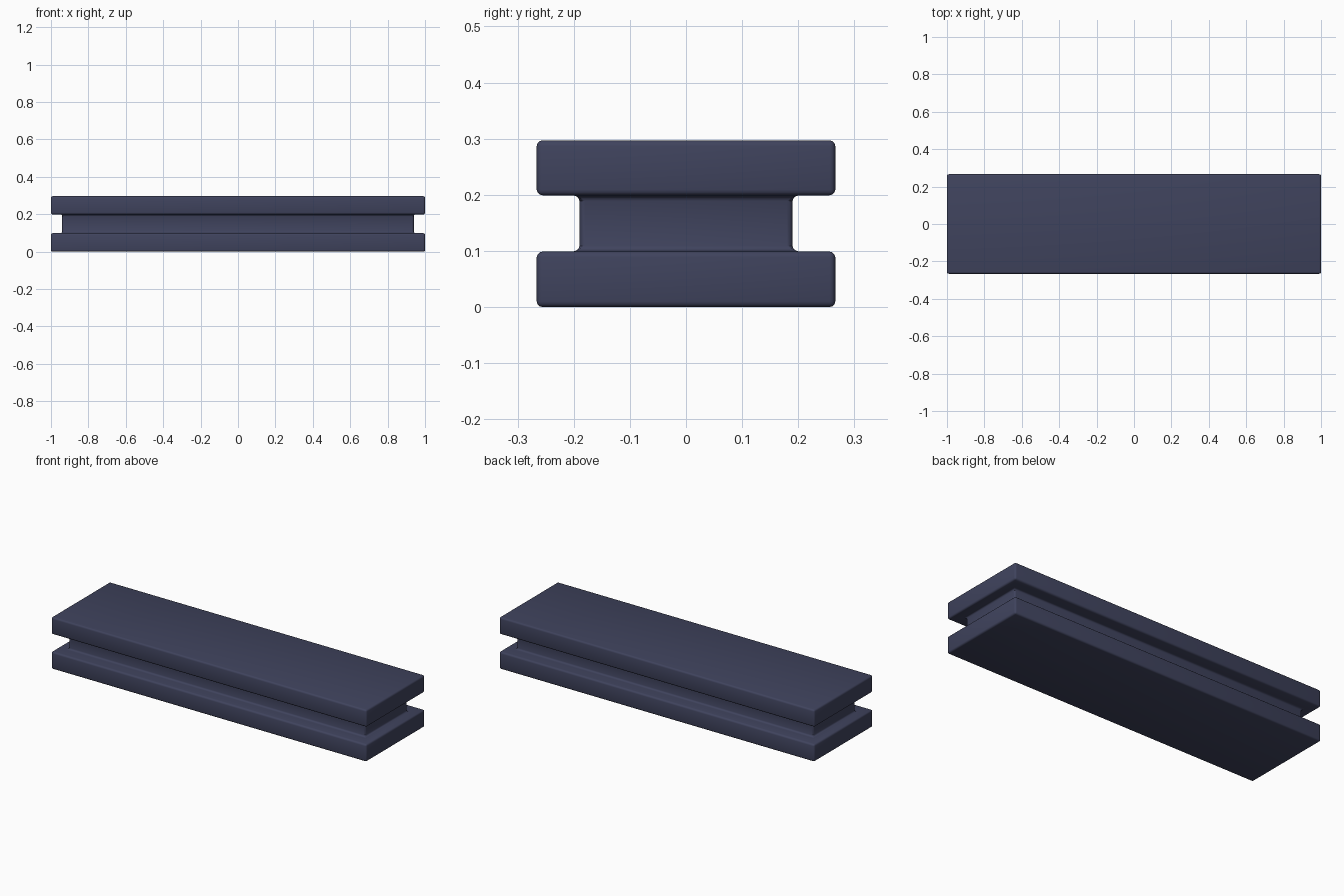
import bpy, bmesh

if "Cube" in bpy.data.objects:
    bpy.data.objects.remove(bpy.data.objects["Cube"])

# (half width x, half depth y, height z) of each rectangular ring, bottom to top
OUTER, CORE = (1.0, 0.266), (0.94, 0.19)
rings = [(*OUTER, 0.0), (*OUTER, 0.099), (*CORE, 0.099),
         (*CORE, 0.199), (*OUTER, 0.199), (*OUTER, 0.297)]

# Two slabs joined by a recessed core, as one closed body
bm = bmesh.new()
loops = [[bm.verts.new((sx * x, sy * y, z))
          for sx, sy in ((-1, -1), (1, -1), (1, 1), (-1, 1))]
         for x, y, z in rings]
bm.faces.new(loops[0][::-1])
bm.faces.new(loops[-1])
for low, high in zip(loops, loops[1:]):
    for i in range(4):
        j = (i + 1) % 4
        bm.faces.new((low[i], low[j], high[j], high[i]))
bmesh.ops.recalc_face_normals(bm, faces=bm.faces)

mesh = bpy.data.meshes.new("grooved_block")
bm.to_mesh(mesh)
bm.free()
block = bpy.data.objects.new("grooved_block", mesh)
bpy.context.collection.objects.link(block)

# Small rounding on outer edges and fillets in the groove
bevel = block.modifiers.new("rounded_edges", 'BEVEL')
bevel.width = 0.01
bevel.segments = 3
bevel.limit_method = 'ANGLE'

# Dark slate blue
mat = bpy.data.materials.new("slate_blue")
mat.diffuse_color = (0.05, 0.056, 0.11, 1)
mat.use_nodes = True
mat.node_tree.nodes["Principled BSDF"].inputs["Base Color"].default_value = mat.diffuse_color
mesh.materials.append(mat)

bpy.context.view_layer.objects.active = block
block.select_set(True)
bpy.ops.object.modifier_apply(modifier=bevel.name)
bpy.ops.object.shade_smooth_by_angle()
